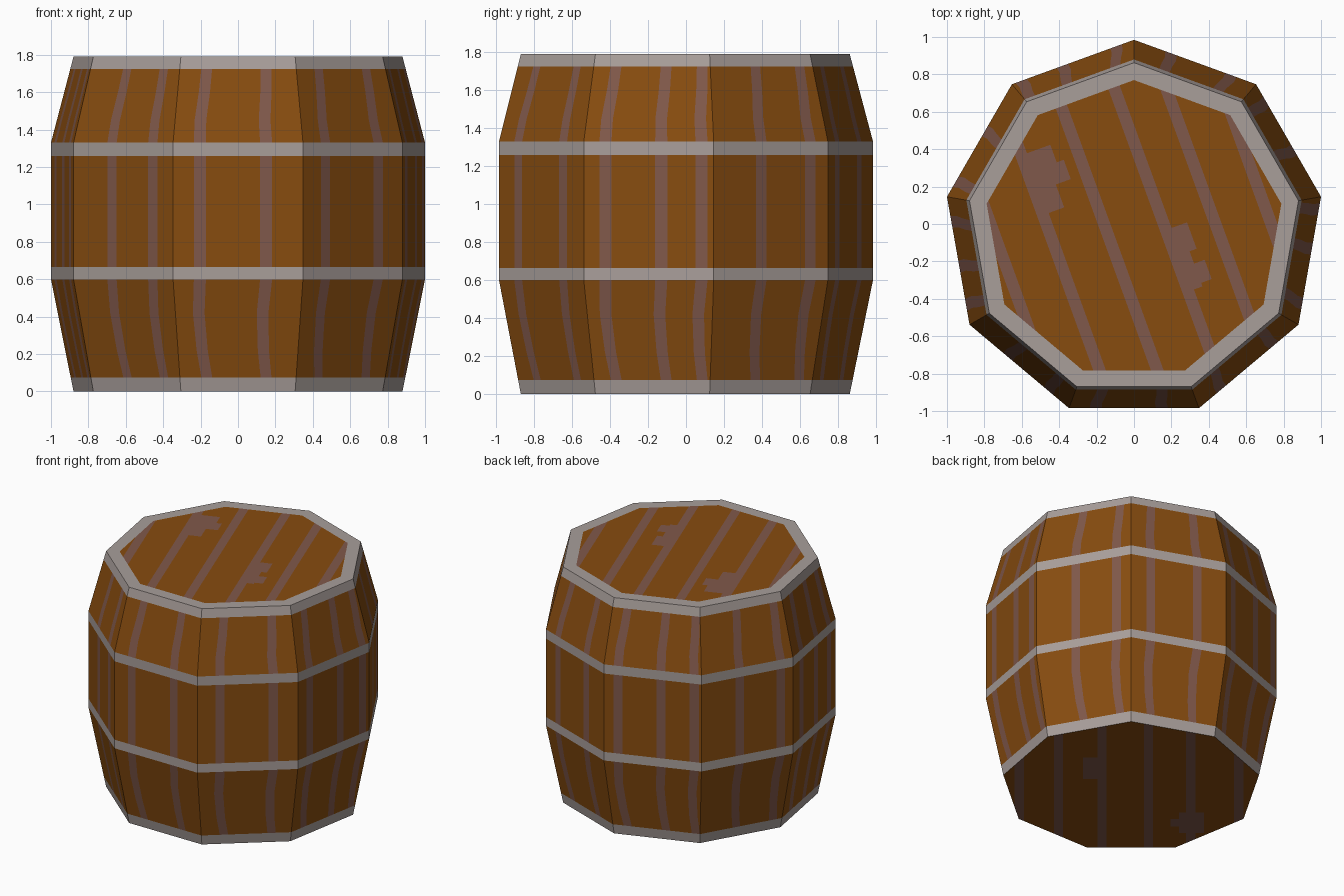
import bpy, bmesh, math
from mathutils import Vector

if "Cube" in bpy.data.objects:
    bpy.data.objects.remove(bpy.data.objects["Cube"])

SIDES, CY = 9, -0.0306           # nine-sided barrel, axis offset so bounds are centred
R_END, R_MID, R_IN = 0.893, 1.0154, 0.80
H, Z1, Z2 = 1.79, 0.60, 1.33


def material(name, rgb):
    m = bpy.data.materials.new(name)
    m.diffuse_color = (*rgb, 1)
    m.use_nodes = True
    m.node_tree.nodes["Principled BSDF"].inputs["Base Color"].default_value = m.diffuse_color
    return m


WOOD = material("brown_wood", (0.242, 0.072, 0.0048))
GRAIN = material("dusky_grain", (0.216, 0.098, 0.069))
IRON = material("grey_iron", (0.392, 0.342, 0.323))


def finish(bm, name, mats):
    bmesh.ops.remove_doubles(bm, verts=bm.verts, dist=1e-5)
    me = bpy.data.meshes.new(name)
    bm.to_mesh(me)
    bm.free()
    for m in mats:
        me.materials.append(m)
    ob = bpy.data.objects.new(name, me)
    ob.location.y = CY
    bpy.context.collection.objects.link(ob)


def radius(z):
    if z < Z1:
        return R_END + (R_MID - R_END) * z / Z1
    if z > Z2:
        return R_MID + (R_END - R_MID) * (z - Z2) / (H - Z2)
    return R_MID


def corner(k, r, z):
    a = math.radians(90 + 40 * k)
    return Vector((r * math.cos(a), r * math.sin(a), z))


def wall(k, u, z):
    r = radius(z)
    return corner(k, r, z).lerp(corner(k + 1, r, z), u)


def quad(bm, pts, mat=0):
    bm.faces.new([bm.verts.new(p) for p in pts]).material_index = mat


# staves: each facet has its own grain strips (start positions across the facet)
strips = [(.10, .54, .88), (.37, .82), (.15, .50, .80), (.34, .75), (.16, .67),
          (.18, .71), (.12, .55, .86), (.37, .80), (.16, .65)]
WIDTH = 0.093
sections = [  # (height, sideways drift of the grain)
    [(.075, .025), (.22, -.005), (.42, -.02), (Z1, 0)],
    [(.665, 0), (1.26, 0)],
    [(Z2, 0), (1.45, -.005), (1.6, .015), (1.725, .025)],
]
bm = bmesh.new()
for k in range(SIDES):
    cuts = [c for s in strips[k] for c in (s, s + WIDTH)]
    for sec in sections:
        for (za, da), (zb, db) in zip(sec, sec[1:]):
            lo = [0] + [c + da for c in cuts] + [1]
            hi = [0] + [c + db for c in cuts] + [1]
            for j in range(len(lo) - 1):
                quad(bm, (wall(k, lo[j], za), wall(k, lo[j + 1], za),
                          wall(k, hi[j + 1], zb), wall(k, hi[j], zb)), j % 2)
finish(bm, "staves", [WOOD, GRAIN])

# flush iron hoops
for name, za, zb in (("bottom_hoop", 0, .075), ("lower_hoop", Z1, .665),
                     ("upper_hoop", 1.26, Z2), ("top_hoop", 1.725, H)):
    bm = bmesh.new()
    for k in range(SIDES):
        quad(bm, (wall(k, 0, za), wall(k, 1, za), wall(k, 1, zb), wall(k, 0, zb)))
    finish(bm, name, [IRON])

# flat iron rim around the lid
bm = bmesh.new()
for k in range(SIDES):
    quad(bm, (corner(k, R_END, H), corner(k + 1, R_END, H),
              corner(k + 1, R_IN, H), corner(k, R_IN, H)))
finish(bm, "top_rim", [IRON])


def head(name, r, z, az_s, az_v, grain, knots):
    """Flat barrel head cut by grain lines and stepped knots."""
    s_dir, v_dir = [Vector((math.cos(math.radians(a)), math.sin(math.radians(a)), 0))
                    for a in (az_s, az_v)]
    bm = bmesh.new()
    order = range(SIDES) if z > 0 else reversed(range(SIDES))
    bm.faces.new([bm.verts.new(corner(k, r, z)) for k in order])
    rects = [(c - .032, c + .032, -2, 2) for c in grain] + knots
    for axis, a, b in ((s_dir, 0, 1), (v_dir, 2, 3)):
        for d in sorted({q[i] for q in rects for i in (a, b)}):
            bmesh.ops.bisect_plane(bm, geom=bm.verts[:] + bm.edges[:] + bm.faces[:],
                                   plane_co=axis * d, plane_no=axis)
    for f in bm.faces:
        c = f.calc_center_median()
        s, v = c.dot(s_dir), c.dot(v_dir)
        f.material_index = int(any(q[0] < s < q[1] and q[2] < v < q[3] for q in rects))
    finish(bm, name, [WOOD, GRAIN])


# lid and base
head("lid", R_IN, H, 20, 110, (-.71, -.43, -.14, .16, .42, .70),
     [(-.43, -.31, .24, .58), (-.43, -.265, .37, .58), (-.43, -.225, .37, .48),
      (.16, .28, -.21, -.06), (.16, .24, -.41, -.06), (.16, .30, -.39, -.28)])
head("base", R_END, 0, 140, 50, (-.77, -.50, -.20, .12, .41, .74),
     [(-.33, -.20, .10, .40), (.27, .41, -.55, -.45), (.33, .50, -.64, -.36)])
